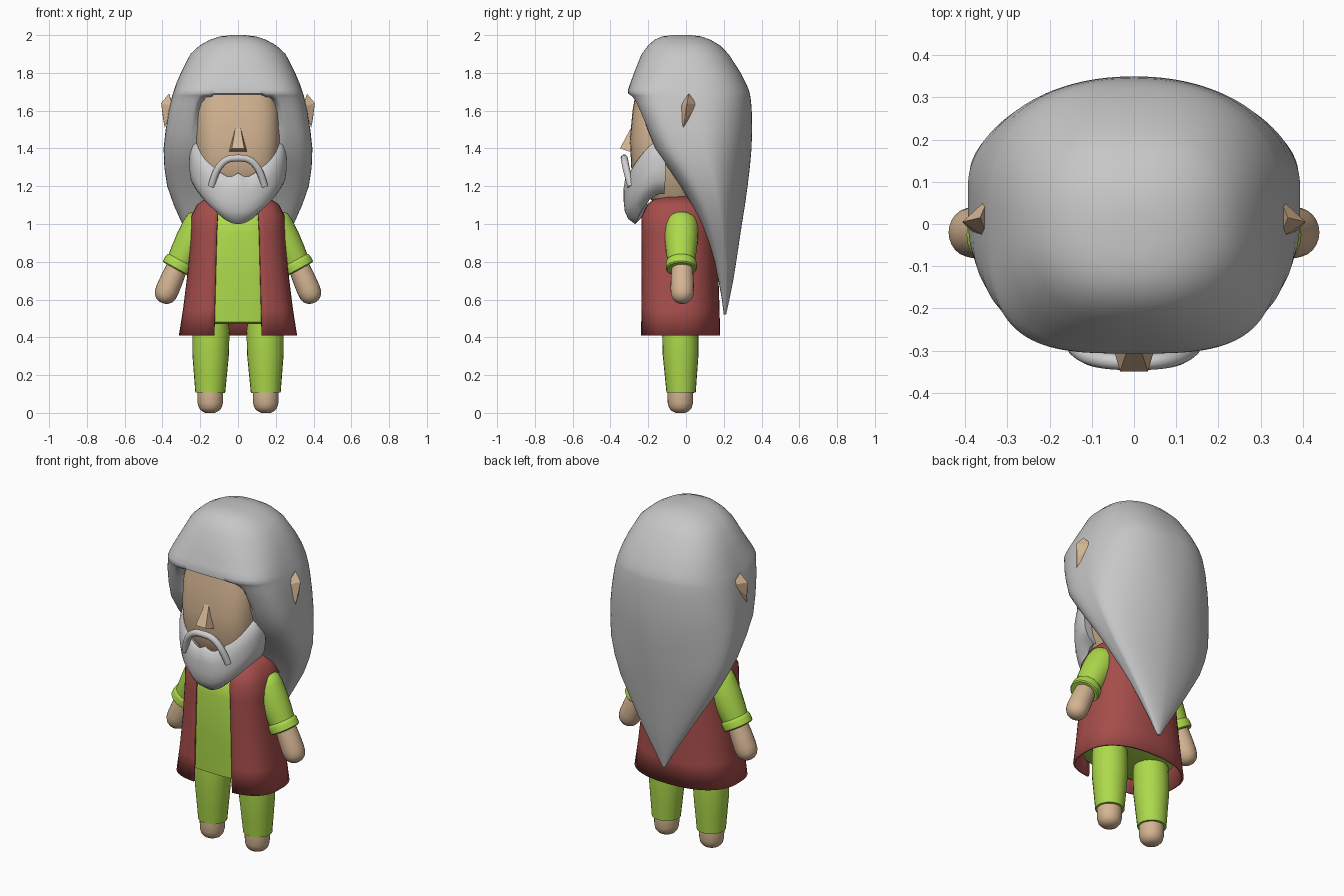
import bpy, bmesh, math
from mathutils import Vector

if "Cube" in bpy.data.objects:
    bpy.data.objects.remove(bpy.data.objects["Cube"])


def material(name, rgb):
    m = bpy.data.materials.new(name)
    m.diffuse_color = (*rgb, 1)
    m.use_nodes = True
    m.node_tree.nodes["Principled BSDF"].inputs["Base Color"].default_value = m.diffuse_color
    return m


HAIR = material("hair grey", (0.57, 0.57, 0.57))
BEARD = material("beard grey", (0.62, 0.62, 0.62))
SKIN = material("skin tan", (0.66, 0.46, 0.29))
GREEN = material("lime green", (0.42, 0.70, 0.07))
RED = material("coat red", (0.38, 0.075, 0.07))


def finish(name, bm, mat, angle=40):
    bmesh.ops.recalc_face_normals(bm, faces=bm.faces)
    me = bpy.data.meshes.new(name)
    bm.to_mesh(me)
    bm.free()
    me.materials.append(mat)
    me.shade_smooth()
    me.set_sharp_from_angle(angle=math.radians(angle))
    ob = bpy.data.objects.new(name, me)
    bpy.context.collection.objects.link(ob)
    return ob


def loft(name, rings, mat, closed=True, angle=40):
    """Skin a list of equal-length point rings, capping closed ones."""
    bm = bmesh.new()
    rows = [[bm.verts.new(p) for p in r] for r in rings]
    n = len(rows[0])
    for a, b in zip(rows, rows[1:]):
        for i in range(n if closed else n - 1):
            j = (i + 1) % n
            bm.faces.new((a[i], a[j], b[j], b[i]))
    if closed:
        bm.faces.new(rows[0])
        bm.faces.new(rows[-1])
    return finish(name, bm, mat, angle)


def oval(z, hw, yf, yb, nf=2.6, nb=2.3, gap=0.0, seg=48):
    """Rounded-box ring; gap leaves an opening of that half-width at the front."""
    yc, pts = (yf + yb) / 2, []
    t0 = math.asin((gap / hw) ** (nf / 2)) if gap else 0
    for i in range(seg):
        t = t0 + (2 * math.pi - 2 * t0) * i / (seg - 1 if gap else seg)
        s, c = math.sin(t), math.cos(t)
        n = nf if c > 0 else nb
        x = hw * math.copysign(abs(s) ** (2 / n), s)
        y = yc - (yb - yf) / 2 * math.copysign(abs(c) ** (2 / n), c)
        pts.append((x, y, z))
    return pts


def face_opening(ring, half):
    """Push the front of a hair ring back behind the face."""
    out = []
    for x, y, z in ring:
        k = min(1, max(0, (half + .012 - abs(x)) / .024)) if half else 0
        out.append((x, y + k * max(0, -.19 - y), z))
    return out


def ramp(z, z0, z1, a, b):
    return a + (b - a) * min(1, max(0, (z - z0) / (z1 - z0)))


def limb(name, start, end, profile, mat, side, squash=1.0):
    """Round limb along start-end; profile holds (fraction, radius)."""
    a, b = Vector(start), Vector(end)
    d = (b - a).normalized()
    v = Vector((0, 1, 0))
    u = d.cross(v).normalized()
    rings = []
    for f, r in profile:
        c = a.lerp(b, f)
        ring = [c + u * r * math.cos(t) + v * r * squash * math.sin(t)
                for t in (2 * math.pi * i / 24 for i in range(24))]
        rings.append([(p.x * side, p.y, p.z) for p in ring])
    return loft(name, rings, mat)


def hull(name, pts, mat):
    bm = bmesh.new()
    for p in pts:
        bm.verts.new(p)
    bmesh.ops.convex_hull(bm, input=bm.verts)
    return finish(name, bm, mat, 15)


# Long hair to a point down the back: z, half-width, front y, back y, face opening
hair = [(2.0, .035, -.075, .03, 0), (1.993, .095, -.125, .08, 0), (1.975, .15, -.168, .13, 0),
        (1.945, .203, -.2, .18, 0), (1.9, .252, -.235, .225, 0), (1.8, .303, -.275, .29, 0),
        (1.74, .328, -.297, .32, 0), (1.71, .338, -.307, .332, 0), (1.69, .345, -.307, .338, 0),
        (1.68, .348, -.298, .34, .13), (1.665, .352, -.288, .342, .178),
        (1.64, .358, -.275, .345, .2), (1.6, .367, -.256, .348, .212), (1.5, .383, -.212, .35, .225),
        (1.4, .394, -.17, .347, 0), (1.3, .39, -.1, .338, 0), (1.2, .375, -.03, .326, 0),
        (1.1, .34, .03, .312, 0), (1.0, .295, .08, .296, 0), (.9, .235, .118, .281, 0),
        (.8, .175, .15, .266, 0), (.7, .115, .172, .25, 0), (.6, .055, .19, .23, 0),
        (.52, .01, .2, .212, 0)]
loft("hair", [face_opening(oval(z, w, f, b, ramp(z, 1.55, 1.85, 4.4, 2.3),
                                ramp(z, 1.25, 1.7, 1.75, 2.4), seg=120), o)
              for z, w, f, b, o in hair], HAIR, angle=60)

# Head and face
head = [(1.08, .12, -.14, .05), (1.2, .19, -.25, .08), (1.3, .212, -.29, .1),
        (1.45, .225, -.297, .1), (1.6, .222, -.283, .1), (1.7, .2, -.265, .1)]
loft("head", [oval(*r, nf=3.2) for r in head], SKIN)

# Nose wedge
hull("nose", [(s * x, y, z) for s in (-1, 1) for x, y, z in
              ((.01, -.28, 1.53), (.033, -.35, 1.4), (.05, -.27, 1.38), (.046, -.305, 1.385))], SKIN)

# Pointed ears, mostly covered by hair
for side, tag in ((1, "right"), (-1, "left")):
    hull("ear_" + tag, [(x * side, y, z) for x, y, z in
                        ((.407, .005, 1.64), (.345, .062, 1.63), (.345, -.035, 1.62),
                         (.365, .015, 1.69), (.388, -.015, 1.51), (.397, 0, 1.56))], SKIN)

# Beard: crescent cross-sections swept around the jaw
sections = []
for i in range(41):
    t = math.radians(-96 + 192 * i / 40)
    s2 = math.sin(t) ** 2
    top = 1.24 + .2 * s2 + .03 * max(0, 1 - abs(t) / .2)
    bottom = 1.0 + .16 * s2
    loop = [(0, .88), (.05, .95), (.3, 1), (.55, 1), (.75, .97), (.9, .88), (1, .7),
            (.85, .5), (.2, .6)]
    sections.append([(.257 * k * math.sin(t), -.13 - .2 * k * math.cos(t),
                      top + (bottom - top) * v) for v, k in loop])
loft("beard", sections, BEARD, angle=55)

# Moustache: bent tube
half = [(.14, -.292, 1.2), (.13, -.303, 1.24), (.105, -.318, 1.3), (.06, -.326, 1.345)]
path = [(-x, y, z) for x, y, z in half] + [(0, -.328, 1.35)] + half[::-1]
cu = bpy.data.curves.new("moustache", 'CURVE')
cu.dimensions = '3D'
cu.bevel_depth, cu.bevel_resolution, cu.use_fill_caps = .019, 3, True
sp = cu.splines.new('NURBS')
sp.points.add(len(path) - 1)
for pt, p in zip(sp.points, path):
    pt.co = (*p, 1)
sp.use_endpoint_u, sp.order_u = True, 3
cu.materials.append(BEARD)
bpy.context.collection.objects.link(bpy.data.objects.new("moustache", cu))

# Shirt body
torso = [(.47, .21, -.2, .12), (.482, .25, -.222, .15), (.7, .235, -.228, .145),
         (.95, .205, -.226, .135), (1.03, .17, -.21, .11), (1.1, .11, -.15, .06)]
loft("shirt", [oval(*r, nf=3) for r in torso], GREEN)

# Open coat: z, half-width, front y, back y, front opening
coat = [(.41, .307, -.235, .175, .125), (.55, .285, -.235, .172, .122),
        (.75, .26, -.235, .165, .117), (.95, .245, -.235, .16, .112),
        (1.04, .242, -.234, .155, .107), (1.1, .212, -.205, .125, .1), (1.155, .13, -.14, .06, .085)]
ob = loft("coat", [oval(z, w, f, b, 3.2, 2.3, g) for z, w, f, b, g in coat], RED, closed=False)
mod = ob.modifiers.new("thickness", 'SOLIDIFY')
mod.thickness, mod.offset = .012, 0

# Arms and legs
for side, tag in ((1, "right"), (-1, "left")):
    limb("sleeve_" + tag, (.185, -.025, 1.02), (.328, -.025, .76),
         [(-.07, .04), (-.04, .07), (.02, .086), (.15, .09), (.4, .088), (.65, .08), (.82, .073),
          (.84, .079), (.88, .082), (.98, .082), (1, .076)], GREEN, side, 1.0)
    limb("hand_" + tag, (.315, -.02, .79), (.403, -.02, .583),
         [(0, .054), (.35, .06), (.65, .062), (.8, .059), (.9, .049), (.97, .032), (1, .012)],
         SKIN, side)
    limb("trouser_leg_" + tag, (.142, -.032, .56), (.147, -.026, .107),
         [(0, .09), (.3, .098), (.55, .097), (.8, .087), (1, .079)], GREEN, side, .98)
    limb("foot_" + tag, (.147, -.03, .15), (.147, -.03, 0),
         [(0, .066), (.35, .068), (.65, .067), (.82, .06), (.93, .046), (1, .025)], SKIN, side)
